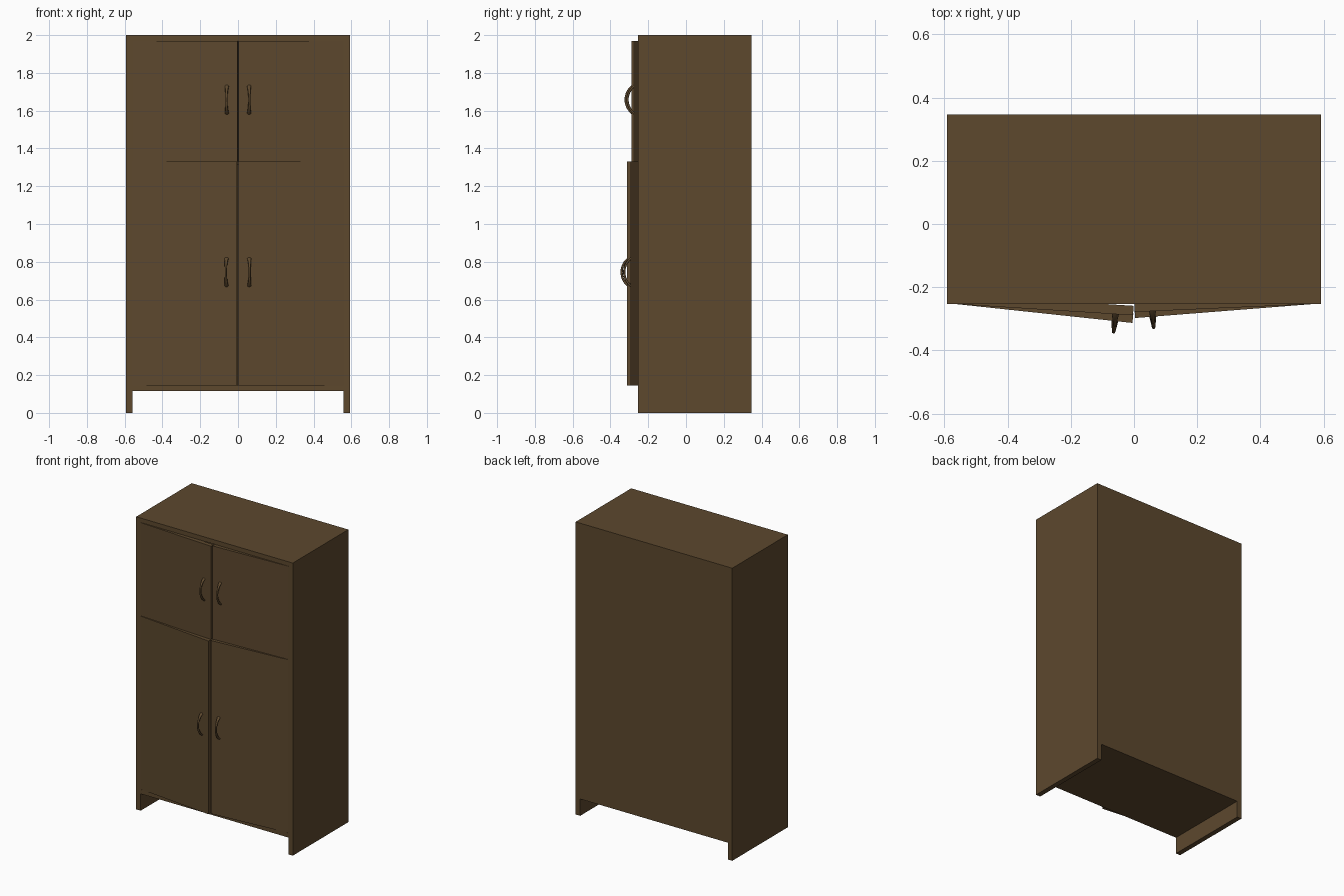
import bpy, bmesh, math
from mathutils import Matrix, Vector

if "Cube" in bpy.data.objects:
    bpy.data.objects.remove(bpy.data.objects["Cube"])

wood = bpy.data.materials.new("dark brown wood")
wood.diffuse_color = (0.109, 0.065, 0.027, 1)
wood.use_nodes = True
wood.node_tree.nodes["Principled BSDF"].inputs["Base Color"].default_value = wood.diffuse_color

FRONT, BACK = -0.254, 0.346
W, T = 0.592, 0.034          # half width, side panel thickness
HINGE, DOOR_T = W - T, 0.03


def finish(name, bm, matrix=None, smooth=False):
    if matrix is not None:
        bm.transform(matrix)
    bmesh.ops.recalc_face_normals(bm, faces=bm.faces)
    me = bpy.data.meshes.new(name)
    bm.to_mesh(me)
    bm.free()
    me.materials.append(wood)
    ob = bpy.data.objects.new(name, me)
    bpy.context.collection.objects.link(ob)
    if smooth:
        for p in me.polygons:
            p.use_smooth = len(p.vertices) == 4
    return ob


def box(name, lo, hi, matrix=None):
    lo, hi = Vector(lo), Vector(hi)
    bm = bmesh.new()
    bmesh.ops.create_cube(bm, size=1)
    size = hi - lo
    bm.transform(Matrix.Translation((lo + hi) / 2) @ Matrix.Diagonal((*size, 1)))
    return finish(name, bm, matrix)


def handle(name, x, z, matrix):
    # bowed pull: an arc sweep, flared at both ends
    half, depth, n, sides = 0.071, 0.034, 16, 8
    radius = (half ** 2 + depth ** 2) / (2 * depth)
    span = math.asin(half / radius) * 1.08
    bm = bmesh.new()
    rings = []
    for i in range(n + 1):
        t = 2 * i / n - 1
        a = t * span
        out = Vector((0, -math.cos(a), math.sin(a)))
        c = Vector((x, radius - depth, z)) + out * radius
        wide = 0.0055 + 0.0065 * t * t
        ring = []
        for k in range(sides):
            b = 2 * math.pi * k / sides
            ring.append(bm.verts.new(c + Vector((wide * math.cos(b), 0, 0))
                                     + out * 0.006 * math.sin(b)))
        rings.append(ring)
    for r, s in zip(rings, rings[1:]):
        for k in range(sides):
            j = (k + 1) % sides
            bm.faces.new((r[k], r[j], s[j], s[k]))
    bm.faces.new(rings[0])
    bm.faces.new(rings[-1])
    finish(name, bm, matrix, True)


# carcass: side panels run to the floor as feet
box("left_side_panel", (-W, FRONT, 0), (-HINGE, BACK, 2))
box("right_side_panel", (HINGE, FRONT, 0), (W, BACK, 2))
box("top_panel", (-HINGE, FRONT, 1.97), (HINGE, BACK, 2))
box("bottom_panel", (-HINGE, FRONT, 0.115), (HINGE, BACK, 0.145))
box("back_panel", (-HINGE, BACK - 0.03, 0.145), (HINGE, BACK, 1.97))
box("middle_shelf", (-HINGE, FRONT + 0.035, 1.315), (HINGE, BACK - 0.03, 1.345))

# four doors, each swung slightly open on its outer hinge
for name, side, z0, z1, angle, hz in (
        ("upper_left", -1, 1.332, 1.969, 3.6, 1.658),
        ("upper_right", 1, 1.332, 1.969, 2.5, 1.658),
        ("lower_left", -1, 0.146, 1.33, 6.1, 0.745),
        ("lower_right", 1, 0.146, 1.33, 4.5, 0.745)):
    m = (Matrix.Diagonal((-side, 1, 1, 1))
         @ Matrix.Translation((-HINGE, FRONT, 0))
         @ Matrix.Rotation(-math.radians(angle), 4, 'Z'))
    box(name + "_door", (0, 0, z0), (HINGE - 0.002, DOOR_T, z1), m)
    handle(name + "_handle", HINGE - 0.058, hz, m)
